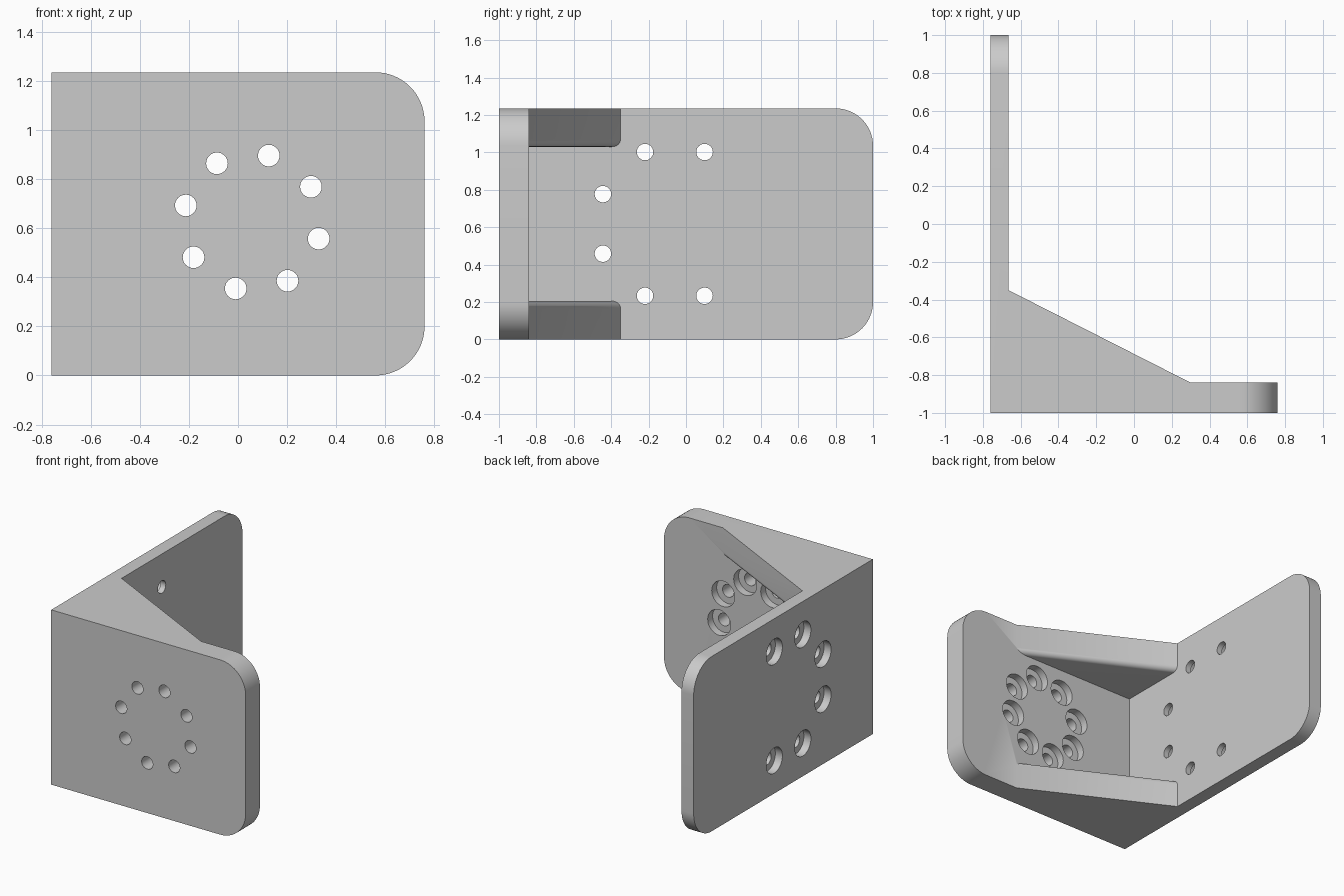
import bpy, bmesh
from math import cos, sin, radians
from mathutils import Matrix, Vector

cube = bpy.data.objects.get("Cube")
if cube:
    bpy.data.objects.remove(cube, do_unlink=True)

X, Y, H = 0.76, 1.0, 1.235          # half width, half depth, height
SIDE_IN, FRONT_IN = -0.665, -0.84   # inner faces of the two plates
RIB_H = 0.205

grey = bpy.data.materials.new("plain_grey")
grey.use_nodes = True
grey.diffuse_color = (0.6, 0.6, 0.6, 1)
grey.node_tree.nodes["Principled BSDF"].inputs["Base Color"].default_value = (0.6, 0.6, 0.6, 1)


def add_object(name, bm):
    bmesh.ops.recalc_face_normals(bm, faces=bm.faces)
    mesh = bpy.data.meshes.new(name)
    bm.to_mesh(mesh)
    bm.free()
    mesh.materials.append(grey)
    obj = bpy.data.objects.new(name, mesh)
    bpy.context.collection.objects.link(obj)
    return obj


def prism(name, outline, z0, z1, rounded, radius, segments):
    """Extrude a plan outline upward, then round the edges picked by a rule."""
    bm = bmesh.new()
    base = bm.faces.new([bm.verts.new((x, y, z0)) for x, y in outline])
    top = bmesh.ops.extrude_face_region(bm, geom=[base])["geom"]
    for v in top:
        if isinstance(v, bmesh.types.BMVert):
            v.co.z = z1
    edges = [e for e in bm.edges if rounded(e)]
    bmesh.ops.bevel(bm, geom=edges, offset=radius, segments=segments,
                    profile=0.5, affect='EDGES')
    return add_object(name, bm)


def drills(name, places, radius, depth):
    """One cylinder per (point, axis), reaching depth to each side of the point."""
    bm = bmesh.new()
    for point, axis in places:
        turn = Vector(axis).to_track_quat('Z', 'Y').to_matrix().to_4x4()
        bmesh.ops.create_cone(bm, cap_ends=True, segments=40, radius1=radius,
                              radius2=radius, depth=2 * depth,
                              matrix=Matrix.Translation(point) @ turn)
    return add_object(name, bm)


def combine(target, tool, operation):
    mod = target.modifiers.new(operation.lower(), 'BOOLEAN')
    mod.operation, mod.object, mod.solver = operation, tool, 'EXACT'
    bpy.context.view_layer.objects.active = target
    bpy.ops.object.modifier_apply(modifier=mod.name)
    bpy.data.objects.remove(tool, do_unlink=True)


# Two plates at a right angle, with rounded free corners
bracket = prism(
    "angle_bracket",
    [(-X, -Y), (X, -Y), (X, FRONT_IN), (SIDE_IN, FRONT_IN), (SIDE_IN, Y), (-X, Y)],
    0, H,
    lambda e: abs(e.verts[0].co.z - e.verts[1].co.z) < 0.01
    and (all(v.co.x > X - 0.01 for v in e.verts) or all(v.co.y > Y - 0.01 for v in e.verts)),
    0.2, 16)

# Corner ribs, their ends buried in the plates, inner sloping edge rounded
slope = (FRONT_IN + 0.35) / (0.3 - SIDE_IN)
x_a, x_b = SIDE_IN - 0.05, 0.4
rib_plan = [(x_a, FRONT_IN + slope * (x_b - 0.3)), (x_b, FRONT_IN + slope * (x_b - 0.3)),
            (x_a, -0.35 + slope * (x_a - SIDE_IN))]
for name, z0, z1, inner in (("lower_rib", 0, RIB_H, RIB_H), ("upper_rib", H - RIB_H, H, H - RIB_H)):
    rib = prism(
        name, rib_plan, z0, z1,
        lambda e: all(abs(v.co.z - inner) < 0.001 for v in e.verts)
        and abs(e.verts[0].co.x - e.verts[1].co.x) > 0.1
        and abs(e.verts[0].co.y - e.verts[1].co.y) > 0.1,
        0.04, 8)
    combine(bracket, rib, 'UNION')

# Bolt circles: eight in the front plate, six in the side plate
front_angles = [radians(31 + 45 * k) for k in range(8)]
side_angles = [radians(67.5 + 45 * k) for k in range(6)]


def bolt_places(y_front, x_side):
    front = [((0.058 + 0.279 * cos(a), y_front, 0.625 + 0.279 * sin(a)), (0, 1, 0))
             for a in front_angles]
    side = [((x_side, -0.06 + 0.416 * cos(a), H / 2 + 0.416 * sin(a)), (1, 0, 0))
            for a in side_angles]
    return front + side


holes = drills("bolt_holes", bolt_places((FRONT_IN - Y) / 2, (SIDE_IN - X) / 2), 0.044, 0.12)
combine(bracket, holes, 'DIFFERENCE')
bores = drills("counterbores", bolt_places(FRONT_IN, -X), 0.09, 0.055)
combine(bracket, bores, 'DIFFERENCE')

# Smooth rounds with crisp edges
bpy.ops.object.select_all(action='DESELECT')
bracket.select_set(True)
bpy.context.view_layer.objects.active = bracket
bpy.ops.object.shade_smooth_by_angle(angle=radians(30))
